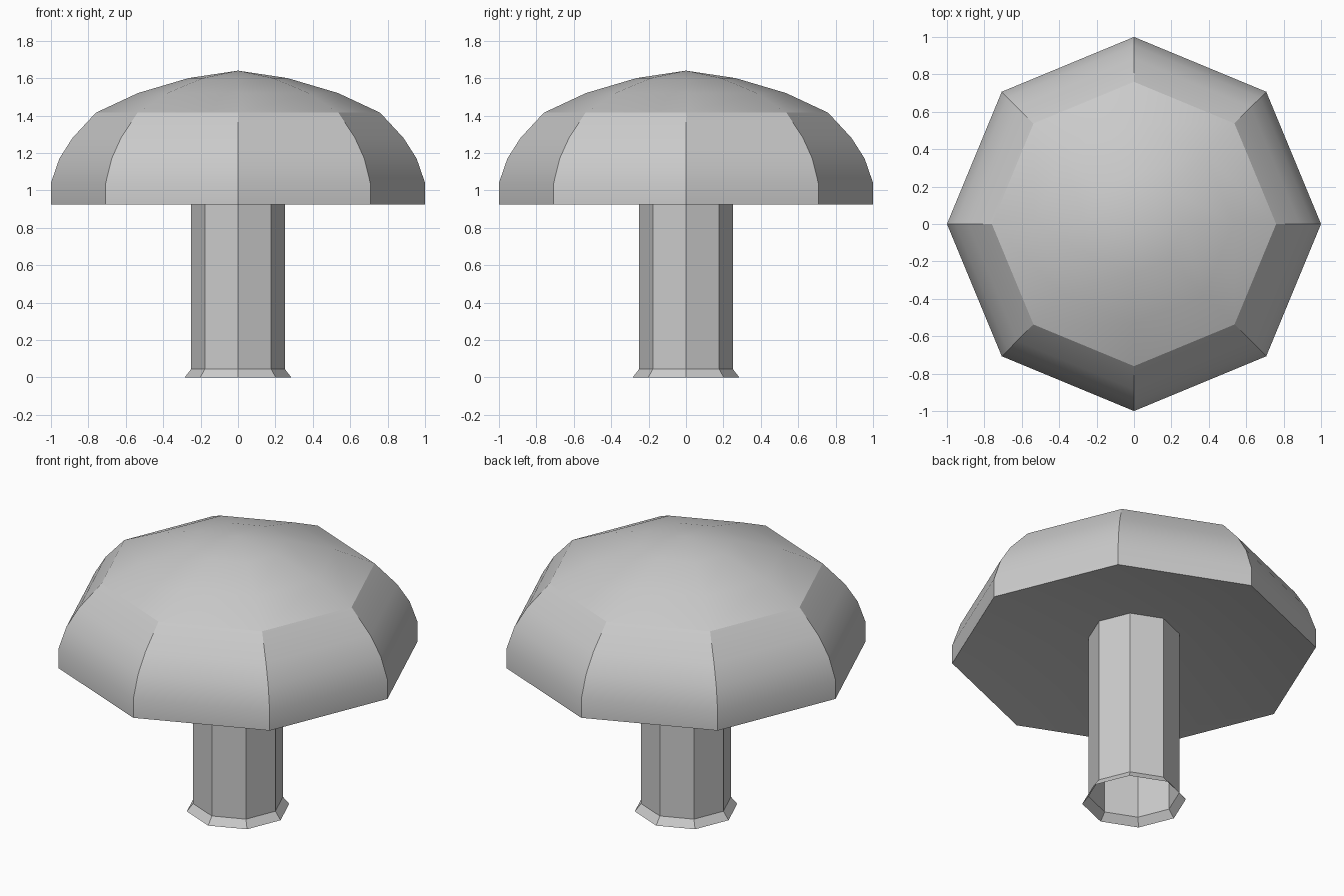
import bpy, bmesh, math

if "Cube" in bpy.data.objects:
    bpy.data.objects.remove(bpy.data.objects["Cube"])

SIDES = 8
CREASE_Z = 1.415   # ring where the steep facets meet the smooth crown

grey = bpy.data.materials.new("plain grey")
grey.diffuse_color = (0.6, 0.6, 0.6, 1)
grey.use_nodes = True
grey.node_tree.nodes["Principled BSDF"].inputs["Base Color"].default_value = grey.diffuse_color


def lathe(name, profile):
    """Spin (radius, height) points into an eight-sided shell."""
    bm = bmesh.new()
    rings = []
    for r, z in profile:
        if r == 0:
            rings.append([bm.verts.new((0, 0, z))] * SIDES)
        else:
            rings.append([bm.verts.new((r * math.cos(i * math.tau / SIDES),
                                        r * math.sin(i * math.tau / SIDES), z))
                          for i in range(SIDES)])
    for low, high in zip(rings, rings[1:]):
        for i in range(SIDES):
            j = (i + 1) % SIDES
            corners = [low[i], low[j], high[j], high[i]]
            bm.faces.new(list(dict.fromkeys(corners)))
    mesh = bpy.data.meshes.new(name)
    bm.to_mesh(mesh)
    bm.free()
    mesh.materials.append(grey)
    obj = bpy.data.objects.new(name, mesh)
    bpy.context.collection.objects.link(obj)
    return obj


# Stem: open tube with a small flared foot, reaching into the hollow cap
lathe("stem", [(0.285, 0), (0.25, 0.045), (0.25, 1.06)])

# Cap: shallow hollow cone underneath, faceted dome above
cap = lathe("cap", [(0, 1.09), (1, 0.925), (1, 1.04), (0.955, 1.17), (0.885, 1.28),
                    (0.76, CREASE_Z), (0.535, 1.52), (0.265, 1.60), (0, 1.64)])

# Smooth the dome while keeping the steep corner edges sharp
bpy.ops.object.select_all(action='DESELECT')
cap.select_set(True)
bpy.context.view_layer.objects.active = cap
bpy.ops.object.shade_smooth_by_angle(angle=math.radians(30))

# Separate the shading of the crown from the side facets
bm = bmesh.new()
bm.from_mesh(cap.data)
for e in bm.edges:
    if all(abs(v.co.z - CREASE_Z) < 0.001 for v in e.verts):
        e.smooth = False
bm.to_mesh(cap.data)
bm.free()
